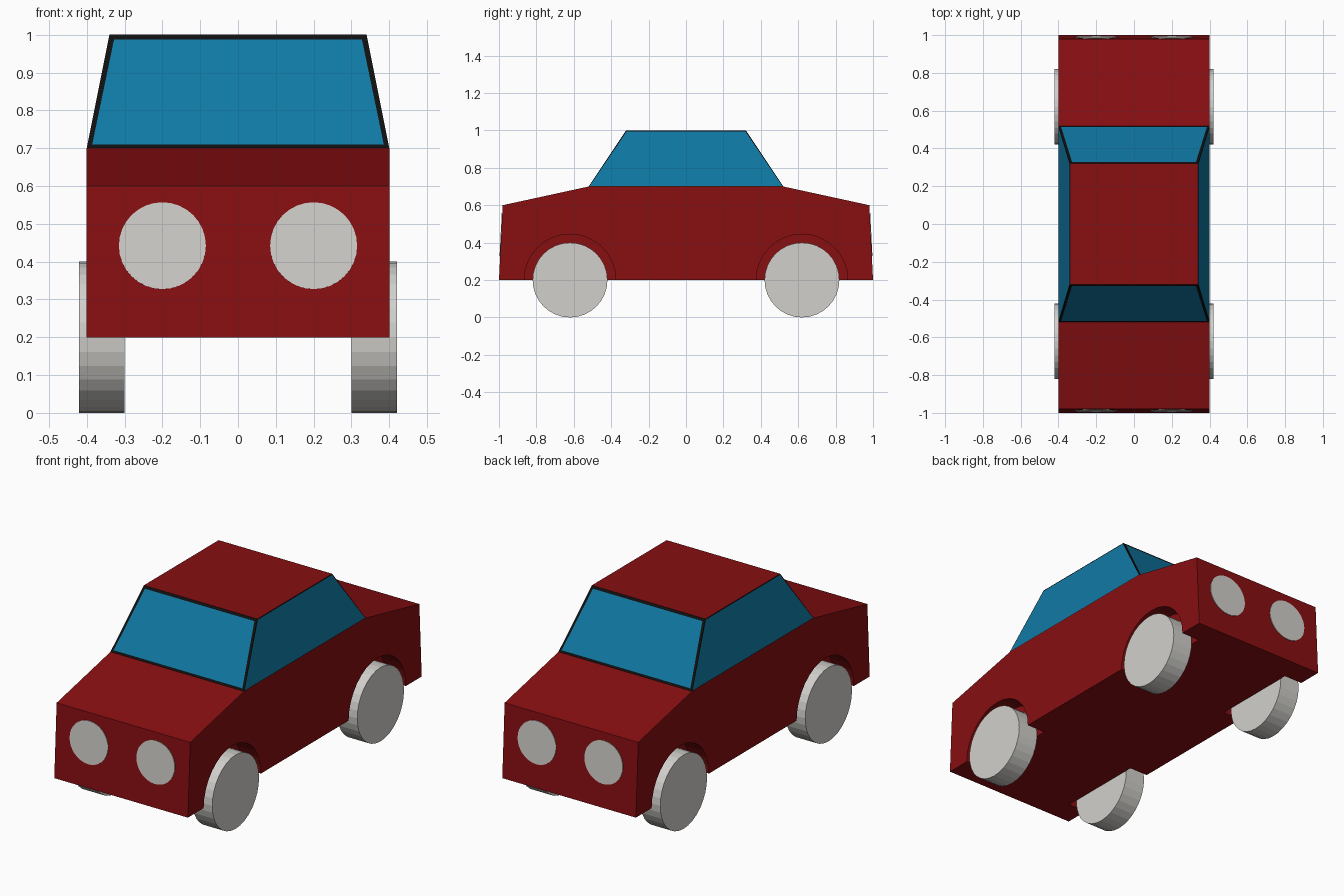
import bpy, bmesh, math
from mathutils import Matrix

if "Cube" in bpy.data.objects:
    bpy.data.objects.remove(bpy.data.objects["Cube"])


def material(name, rgb):
    m = bpy.data.materials.new(name)
    m.diffuse_color = (*rgb, 1)
    m.use_nodes = True
    m.node_tree.nodes["Principled BSDF"].inputs["Base Color"].default_value = m.diffuse_color
    return m


RED = material("red paint", (0.245, 0.0045, 0.0058))
BLACK = material("black trim", (0.005, 0.005, 0.005))
BLUE = material("blue glass", (0.005, 0.19, 0.37))
GREY = material("light grey", (0.64, 0.63, 0.60))


def to_object(name, bm, mats):
    bmesh.ops.recalc_face_normals(bm, faces=bm.faces[:])
    me = bpy.data.meshes.new(name)
    bm.to_mesh(me)
    bm.free()
    for m in mats:
        me.materials.append(m)
    ob = bpy.data.objects.new(name, me)
    bpy.context.collection.objects.link(ob)
    return ob


def cylinder(name, radius, depth, matrix, mat, sides=32):
    bm = bmesh.new()
    bmesh.ops.create_cone(bm, cap_ends=True, segments=sides, radius1=radius,
                          radius2=radius, depth=depth, matrix=matrix)
    return to_object(name, bm, [mat])


# Body: side profile stretched across the width
profile = [(-1, 0.2), (-0.98, 0.6), (-0.52, 0.7), (0.52, 0.7), (0.98, 0.6), (1, 0.2)]
bm = bmesh.new()
left, right = ([bm.verts.new((x, y, z)) for y, z in profile] for x in (-0.4, 0.4))
bm.faces.new(left)
bm.faces.new(right[::-1])
n = len(profile)
for i in range(n):
    j = (i + 1) % n
    bm.faces.new((left[j], left[i], right[i], right[j]))
bmesh.ops.recalc_face_normals(bm, faces=bm.faces[:])

# Cabin: raise and taper the middle deck
deck = next(f for f in bm.faces if f.calc_center_median().z > 0.69)
roof = bmesh.ops.extrude_discrete_faces(bm, faces=[deck])["faces"][0]
for v in roof.verts:
    v.co = (math.copysign(0.34, v.co.x), math.copysign(0.32, v.co.y), 1.0)

# Windows: inset glass in the four cabin walls
bm.normal_update()
walls = [f for f in bm.faces if 0.8 < f.calc_center_median().z < 0.9]
for f in walls:
    f.material_index = 1
    facing_side = abs(f.normal.x) > abs(f.normal.y)
    bmesh.ops.inset_individual(bm, faces=[f], thickness=0.006 if facing_side else 0.019)
    f.material_index = 2
body = to_object("car_body", bm, [RED, BLACK, BLUE])

# Wheels and wheel arches
across = Matrix.Rotation(math.pi / 2, 4, 'Y')
for sx, side in ((-1, "left"), (1, "right")):
    for sy, end in ((-1, "front"), (1, "back")):
        y = 0.62 * sy
        cutter = cylinder("arch_cutter", 0.245, 0.2,
                          Matrix.Translation((0.39 * sx, y, 0.2)) @ across, RED)
        cutter.hide_render = True
        mod = body.modifiers.new("arch", 'BOOLEAN')
        mod.operation, mod.solver, mod.object = 'DIFFERENCE', 'EXACT', cutter
        bpy.context.view_layer.objects.active = body
        bpy.ops.object.modifier_apply(modifier=mod.name)
        bpy.data.objects.remove(cutter)
        cylinder(f"{end}_{side}_wheel", 0.2, 0.12,
                 Matrix.Translation((0.36 * sx, y, 0.2)) @ across, GREY)

# Round lights: thin plates on the slightly sloping ends
tilt = math.atan2(0.02, 0.4)
for sy, end in ((-1, "front"), (1, "back")):
    for sx, side in ((-1, "left"), (1, "right")):
        rot = Matrix.Rotation(-sy * (math.pi / 2 - tilt), 4, 'X')
        cylinder(f"{end}_{side}_light", 0.115, 0.006,
                 Matrix.Translation((0.2 * sx, 0.988 * sy, 0.442)) @ rot, GREY)
